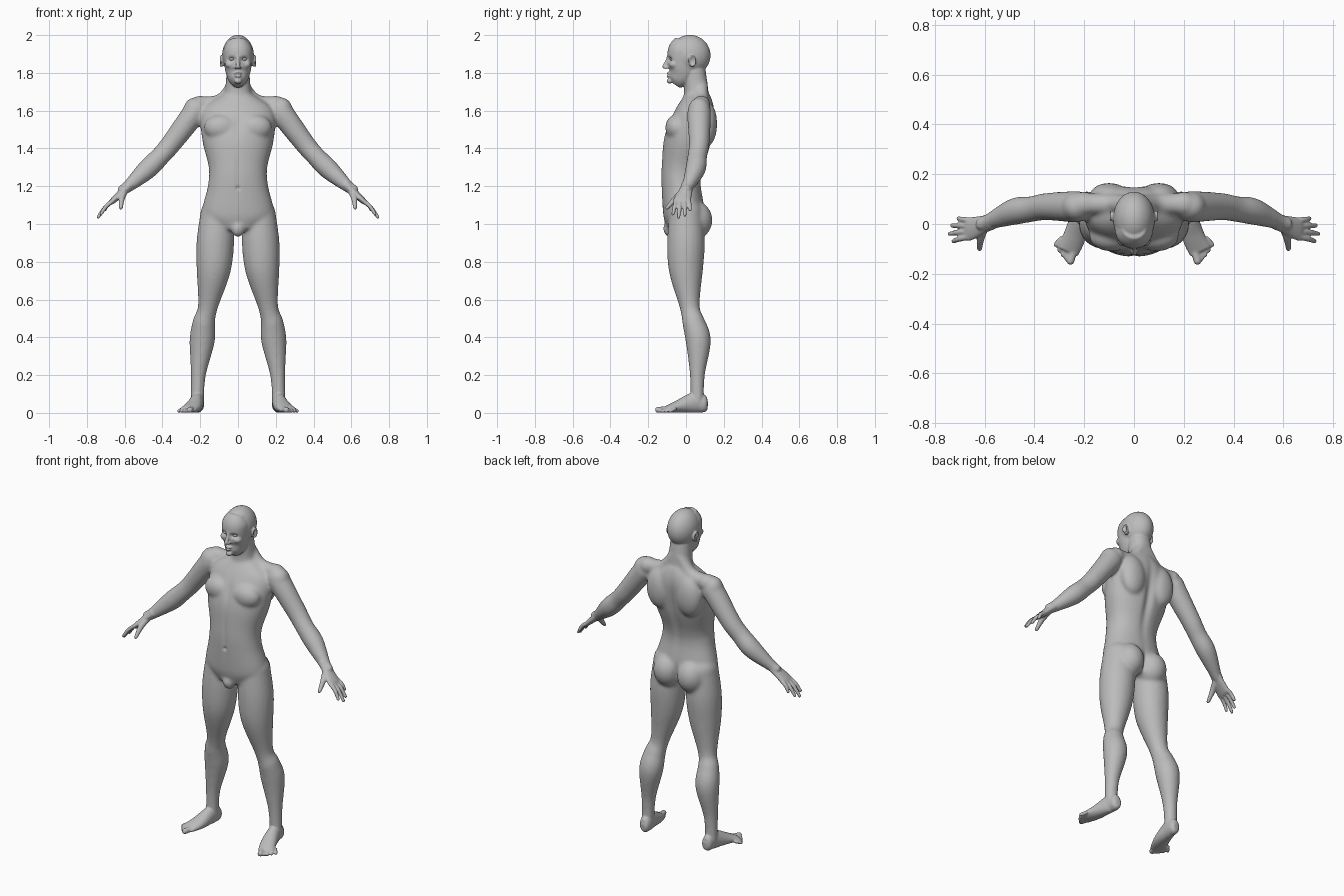
import bpy, bmesh, math
from mathutils import Vector, Matrix

cube = bpy.data.objects.get("Cube")
if cube:
    bpy.data.objects.remove(cube)

GREY = (0.5, 0.5, 0.5, 1)
skin = bpy.data.materials.new("plain grey")
skin.use_nodes = True
skin.diffuse_color = GREY
skin.node_tree.nodes["Principled BSDF"].inputs["Base Color"].default_value = GREY

ACROSS = Vector((1, 0, 0))
FORWARD = Vector((0, 1, 0))


def spline(keys, steps):
    """Catmull-Rom interpolation of key tuples of any length."""
    rows = []
    last = len(keys) - 1
    for i in range(last):
        a, b, c, d = (keys[min(max(j, 0), last)] for j in range(i - 1, i + 3))
        for step in range(steps):
            t = step / steps
            rows.append([q + t / 2 * (r - p + t * (2 * p - 5 * q + 4 * r - w + t * (3 * (q - r) + w - p)))
                         for p, q, r, w in zip(a, b, c, d)])
    return rows + [list(keys[-1])]


def loft(bm, keys, ref=FORWARD, sides=32, power=1):
    """Skin elliptical rings: keys are x, y, z, radius along ref, radius across."""
    rows = spline(keys, 6)
    rings = []
    for i, row in enumerate(rows):
        before, after = rows[max(i - 1, 0)], rows[min(i + 1, len(rows) - 1)]
        tangent = (Vector(after[:3]) - Vector(before[:3])).normalized()
        u = (ref - tangent * ref.dot(tangent)).normalized()
        v = tangent.cross(u)
        ring = []
        for k in range(sides):
            angle = math.tau * k / sides
            c, s = (math.copysign(abs(n) ** power, n) for n in (math.cos(angle), math.sin(angle)))
            ring.append(bm.verts.new(Vector(row[:3]) + u * c * row[3] + v * s * row[4]))
        rings.append(ring)
    for low, high in zip(rings, rings[1:]):
        for k in range(sides):
            n = (k + 1) % sides
            bm.faces.new((low[k], low[n], high[n], high[k]))
    bm.faces.new(rings[0][::-1])
    bm.faces.new(rings[-1])


def ball(bm, centre, radii):
    matrix = Matrix.Translation(centre) @ Matrix.Diagonal((*radii, 1))
    bmesh.ops.create_uvsphere(bm, u_segments=32, v_segments=20, radius=1, matrix=matrix)


def tube(bm, keys, ref=FORWARD):
    """Round-ended tube through x, y, z, radius keys."""
    loft(bm, [(*key, key[3]) for key in keys], ref, sides=20)
    for key in (keys[0], keys[-1]):
        ball(bm, key[:3], (key[3],) * 3)


def stack(bm, keys):
    """Upright loft from z, front y, back y, half width."""
    rings = [(0, (front + back) / 2, z, (back - front) / 2, width) for z, front, back, width in keys]
    loft(bm, rings, power=.92)


def mirror(bm):
    copy = bmesh.ops.duplicate(bm, geom=bm.verts[:] + bm.edges[:] + bm.faces[:])["geom"]
    for item in copy:
        if isinstance(item, bmesh.types.BMVert):
            item.co.x = -item.co.x


def fuse(bm, voxel, passes):
    """Blend overlapping parts into one smooth skin."""
    bmesh.ops.recalc_face_normals(bm, faces=bm.faces)
    mesh = bpy.data.meshes.new("parts")
    bm.to_mesh(mesh)
    bm.free()
    parts = bpy.data.objects.new("parts", mesh)
    bpy.context.collection.objects.link(parts)
    remesh = parts.modifiers.new("skin", 'REMESH')
    remesh.mode, remesh.voxel_size = 'VOXEL', voxel
    soften = parts.modifiers.new("soften", 'SMOOTH')
    soften.factor, soften.iterations = .5, passes
    graph = bpy.context.evaluated_depsgraph_get()
    result = bpy.data.meshes.new_from_object(parts.evaluated_get(graph))
    bpy.data.objects.remove(parts)
    return result


def finish(name, mesh):
    mesh.materials.clear()
    mesh.materials.append(skin)
    mesh.shade_smooth()
    bpy.context.collection.objects.link(bpy.data.objects.new(name, mesh))


bm = bmesh.new()
# Leg, arm and shoulder slope of the left side
tube(bm, [(.11, 0, 1.05, .09), (.12, 0, .9, .1), (.13, 0, .75, .09), (.16, .02, .56, .053),
          (.18, .04, .48, .06), (.19, .065, .38, .067), (.21, .06, .2, .04), (.215, .06, .06, .036)])
tube(bm, [(.2, .08, 1.63, .05), (.23, .07, 1.59, .063), (.35, .07, 1.43, .055), (.41, .06, 1.36, .052),
          (.48, .05, 1.29, .054), (.58, .01, 1.2, .033), (.61, 0, 1.18, .03)])
tube(bm, [(.02, .08, 1.74, .035), (.09, .08, 1.65, .04), (.2, .08, 1.63, .045)])

# Muscles of the left side
ball(bm, (.23, .07, 1.6), (.06, .06, .07))       # deltoid
ball(bm, (.09, -.05, 1.51), (.09, .06, .07))     # pectoral
ball(bm, (.1, .11, 1.53), (.08, .055, .12))      # shoulder blade
ball(bm, (.08, .05, 1.02), (.085, .09, .1))      # buttock
ball(bm, (.16, 0, .57), (.03, .03, .04))         # kneecap
mirror(bm)

# Torso, neck and groin
stack(bm, [(.97, -.1, .08, .12), (1.05, -.12, .1, .19), (1.2, -.13, .08, .16), (1.3, -.13, .09, .155),
           (1.45, -.115, .135, .19), (1.6, -.05, .155, .19), (1.69, 0, .13, .07)])
stack(bm, [(1.6, -.03, .13, .1), (1.7, -.01, .12, .07), (1.84, -.02, .1, .06)])
ball(bm, (0, -.085, .975), (.037, .036, .045))
trunk = fuse(bm, .008, 14)

bm = bmesh.new()
# Palm, fingers fanned from the knuckles, and thumb
loft(bm, [(.57, .01, 1.21, .033, .03), (.6, 0, 1.18, .035, .022), (.66, -.02, 1.125, .047, .016),
          (.675, -.02, 1.11, .043, .01)])
for i, reach in enumerate((.045, .07, .08, .065)):
    base = Vector((.66, .015 - .022 * i, 1.125))
    tip = base + reach * Vector((1, .15 - .14 * i, -1.1))
    middle = base.lerp(tip, .5) + Vector((.005, 0, .005))
    tube(bm, [(*base, .012), (*middle, .011), (*tip, .009)])
tube(bm, [(.6, -.01, 1.175, .019), (.615, -.055, 1.135, .016), (.62, -.1, 1.085, .01)], ACROSS)

# Foot, and toes fanned along its front
loft(bm, [(.21, .115, .04, .015, .02), (.21, .1, .042, .03, .041), (.215, .05, .055, .035, .055),
          (.235, -.04, .034, .045, .034), (.265, -.11, .018, .045, .015)], ACROSS)
for i in range(5):
    along = i / 4
    r = .012 - .002 * along if i else .016
    base = Vector((.24, -.095, .02)).lerp(Vector((.295, -.06, .02)), along)
    tip = Vector((.255, -.148, r)).lerp(Vector((.313, -.083, r)), along)
    tip.y -= .008 * math.sin(math.pi * along)
    tube(bm, [(*base, r), (*tip, r)], ACROSS)

# Ear with a raised rim
ball(bm, (.084, .034, 1.86), (.01, .018, .03))
rim = [math.pi * (i / 4 - .5) for i in range(7)]
tube(bm, [(.092, .032 + .018 * math.cos(a), 1.862 + .026 * math.sin(a), .005) for a in rim], ACROSS)

# Nostril wing and cheekbone
ball(bm, (.01, -.105, 1.828), (.008, .011, .008))
ball(bm, (.042, -.062, 1.845), (.026, .028, .022))
mirror(bm)

# Skull, face, nose, lips and chin
ball(bm, (0, .02, 1.893), (.084, .11, .108))
stack(bm, [(1.737, -.085, -.03, .022), (1.76, -.096, .01, .047), (1.81, -.096, .06, .067),
           (1.89, -.099, .07, .077), (1.93, -.09, .07, .074), (1.97, -.06, .06, .05)])
tube(bm, [(0, -.094, 1.885, .009), (0, -.103, 1.86, .009), (0, -.115, 1.834, .0115)], ACROSS)
for z, width in ((1.797, .021), (1.784, .018)):
    ball(bm, (0, -.094, z), (width, .01, .007))
ball(bm, (0, -.087, 1.757), (.02, .015, .014))
bm.from_mesh(trunk)
body = fuse(bm, .005, 3)
bpy.data.meshes.remove(trunk)

# Soft hollows: centre, spread, push
hollows = [((0, .16, 1.39), (.025, .1, .19), -.016 * FORWARD),    # spine
           ((0, .13, 1), (.014, .07, .07), -.016 * FORWARD),      # cleft
           ((0, -.11, 1.53), (.02, .05, .07), .007 * FORWARD),    # breastbone
           ((0, -.13, 1.27), (.014, .04, .12), .004 * FORWARD),   # belly line
           ((0, -.13, 1.19), (.01, .04, .01), .008 * FORWARD),    # navel
           ((0, -.1, 1.79), (.022, .02, .004), .005 * FORWARD)]   # mouth
for side in (-1, 1):
    hollows += [((side * .033, -.094, 1.872), (.019, .03, .012), .017 * FORWARD),    # eye socket
                ((side * .1, .034, 1.865), (.014, .01, .014), -.009 * side * ACROSS)]  # ear bowl
for vert in body.vertices:
    for centre, spread, push in hollows:
        falloff = sum(((p - c) / s) ** 2 for p, c, s in zip(vert.co, centre, spread))
        if falloff < 6:
            vert.co += push * math.exp(-falloff)
finish("body", body)

# Eyes
for name, side in (("left_eye", 1), ("right_eye", -1)):
    bm = bmesh.new()
    ball(bm, (side * .033, -.074, 1.873), (.014, .012, .008))
    eye = bpy.data.meshes.new(name)
    bm.to_mesh(eye)
    bm.free()
    finish(name, eye)
